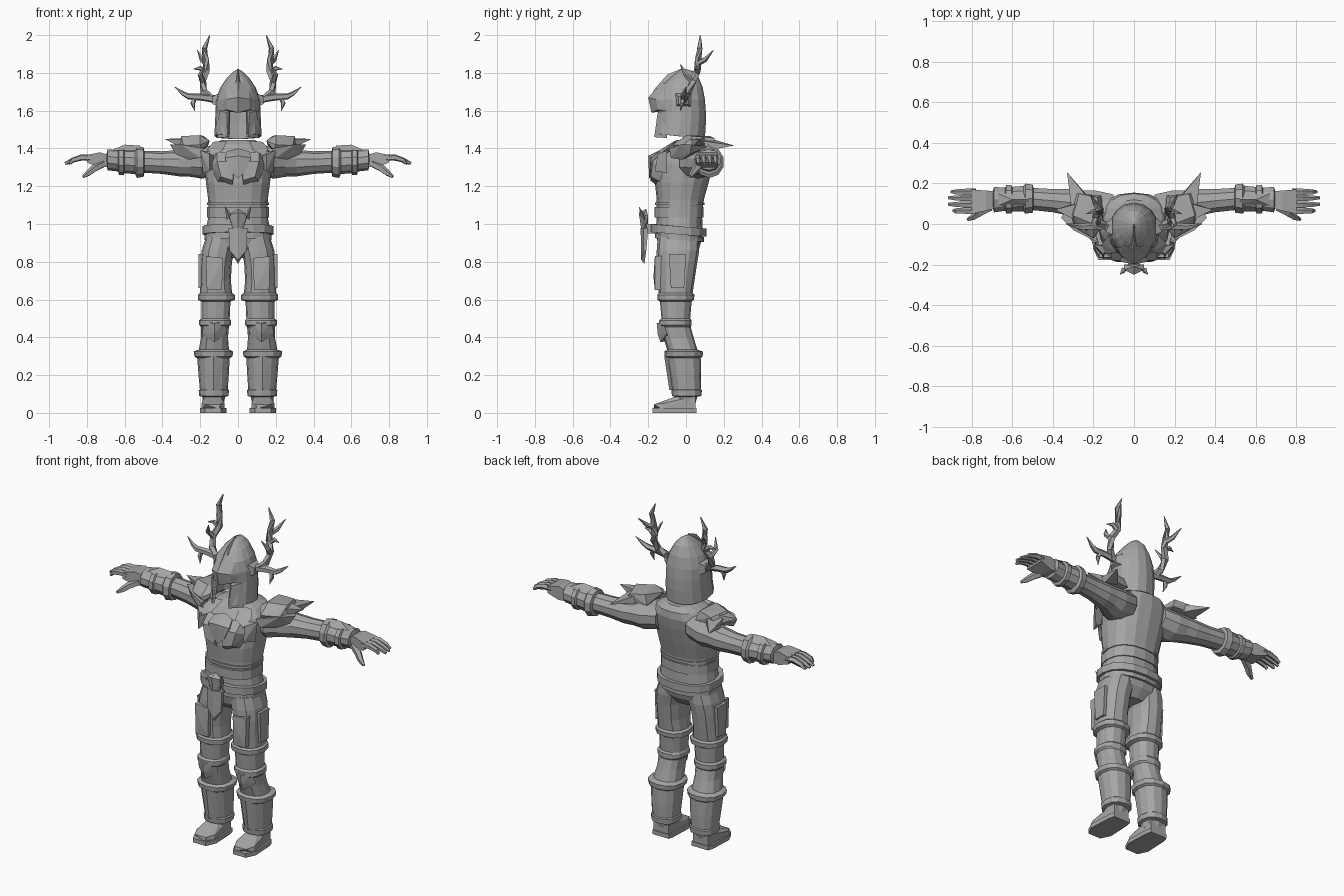
import bpy, bmesh, math
from mathutils import Vector

steel = bpy.data.materials.new("grey_steel")
steel.diffuse_color = (0.38, 0.38, 0.38, 1)


def finish(name, bm, mirror=False):
    bmesh.ops.recalc_face_normals(bm, faces=bm.faces)
    me = bpy.data.meshes.new(name)
    bm.to_mesh(me)
    bm.free()
    me.materials.append(steel)
    ob = bpy.data.objects.new(name, me)
    bpy.context.collection.objects.link(ob)
    if mirror:
        ob.modifiers.new("mirror", 'MIRROR')
    return ob


def loft(name, rings, mirror=False, caps=True, drop=None):
    """Skin a list of closed rings; drop(face centre) removes faces."""
    bm = bmesh.new()
    vs = [[bm.verts.new(p) for p in r] for r in rings]
    n = len(rings[0])
    for a, b in zip(vs, vs[1:]):
        for i in range(n):
            j = (i + 1) % n
            bm.faces.new((a[i], a[j], b[j], b[i]))
    if caps:
        bm.faces.new(vs[0])
        bm.faces.new(vs[-1])
    if drop:
        bad = [f for f in bm.faces if drop(f.calc_center_median())]
        bmesh.ops.delete(bm, geom=bad, context='FACES')
    return finish(name, bm, mirror)


def hull(name, pts, mirror=False, both=False):
    """Faceted plate from corner points; both adds the x-mirrored points."""
    if both:
        pts = pts + [(-x, y, z) for x, y, z in pts if x]
    bm = bmesh.new()
    for p in pts:
        bm.verts.new(p)
    r = bmesh.ops.convex_hull(bm, input=bm.verts[:])
    junk = [v for v in bm.verts if not v.link_faces]
    bmesh.ops.delete(bm, geom=junk, context='VERTS')
    bmesh.ops.dissolve_limit(bm, angle_limit=0.03, verts=bm.verts[:], edges=bm.edges[:])
    return finish(name, bm, mirror)


def zring(z, cx, rx, yf, yb, n=16, p=0.85, tilt=0):
    """Horizontal ring from front yf to back yb, tilt lowers the back."""
    out = []
    cy, ry = (yf + yb) / 2, (yb - yf) / 2
    for i in range(n):
        a = 2 * math.pi * i / n
        s, c = math.sin(a), math.cos(a)
        x = rx * math.copysign(abs(s) ** p, s)
        y = -ry * math.copysign(abs(c) ** p, c)
        out.append((cx + x, cy + y, z + tilt * y / ry))
    return out


def xring(x, cy, cz, ry, rz, n=10):
    return [(x, cy + ry * math.cos(2 * math.pi * (i + .5) / n),
             cz + rz * math.sin(2 * math.pi * (i + .5) / n)) for i in range(n)]


def tube(name, path, n=5):
    """Tapered tube through (x, y, z, radius) points, mirrored."""
    rings = []
    pts = [Vector(p[:3]) for p in path]
    for i, p in enumerate(pts):
        d = pts[min(i + 1, len(pts) - 1)] - pts[max(i - 1, 0)]
        q = d.to_track_quat('Z', 'Y')
        r = path[i][3]
        rings.append([p + q @ Vector((r * math.cos(2 * math.pi * k / n),
                                      r * math.sin(2 * math.pi * k / n), 0)) for k in range(n)])
    return loft(name, rings, True)


# torso
loft("torso", [zring(*r) for r in [
    (.82, 0, .07, -.09, .03), (.87, 0, .165, -.14, .07), (.94, 0, .175, -.16, .09),
    (1.05, 0, .155, -.155, .085), (1.13, 0, .158, -.155, .095), (1.22, 0, .170, -.165, .12),
    (1.32, 0, .178, -.155, .145), (1.38, 0, .175, -.125, .155), (1.42, 0, .14, -.09, .15),
    (1.445, 0, .085, -.05, .12)]])

# belt and waist bands
def band(name, z0, z1, rx, yf, yb, tilt=0):
    loft(name, [zring(z, 0, rx + d, yf - d, yb + d, tilt=tilt) for z, d in
                [(z0, -.02), (z0, 0), (z1, 0), (z1, -.02)]])
band("belt", .945, .988, .187, -.188, .108, -.012)
band("waist_band", 1.035, 1.09, .163, -.168, .093)
band("rib_band", 1.10, 1.115, .163, -.165, .098)
band("hip_band", .915, .94, .178, -.165, .095, -.01)

# buckle ornament with hanging tab
hull("hanging_tab", [(.05, -.20, .98), (.05, -.225, .98), (.045, -.21, .86), (.045, -.225, .86),
                     (0, -.24, .98), (0, -.22, .79), (0, -.238, .81)], both=True)
hull("buckle_head", [(.05, -.20, 1.04), (.05, -.225, 1.05), (.03, -.22, .98), (0, -.25, 1.06),
                     (0, -.235, .96), (0, -.2, .97), (0, -.21, 1.08)], both=True)
hull("buckle_horn", [(.035, -.22, 1.05), (.06, -.215, 1.02), (.045, -.24, 1.04),
                     (.07, -.25, 1.095)], True)
hull("tab_mount", [(.03, -.15, 1.0), (.03, -.15, .95), (.03, -.21, 1.0), (.03, -.21, .95)], both=True)

# chest armour
hull("chest_plate", [(.025, -.14, 1.37), (.11, -.12, 1.385), (.145, -.12, 1.31), (.11, -.13, 1.22),
                     (.03, -.15, 1.20), (.03, -.182, 1.33), (.11, -.178, 1.33),
                     (.09, -.186, 1.25), (.025, -.188, 1.23)], True)
hull("chest_shield", [(.07, -.185, 1.35), (0, -.12, 1.40), (0, -.2, 1.36), (.04, -.19, 1.28),
                      (0, -.195, 1.24), (.06, -.14, 1.385), (.05, -.13, 1.3)], both=True)
hull("collar_plate", [(.06, -.06, 1.44), (.13, -.06, 1.435), (.16, -.10, 1.40), (.14, -.15, 1.36),
                      (.08, -.14, 1.39), (.10, -.03, 1.40)], True)
hull("chest_side_plate", [(.15, -.15, 1.37), (.20, -.10, 1.39), (.185, -.10, 1.27), (.15, -.165, 1.28),
                          (.13, -.11, 1.30), (.13, -.11, 1.38)], True)

# shoulder armour
hull("shoulder_pad", [(.15, .0, 1.44), (.20, .0, 1.47), (.30, .04, 1.465), (.18, .13, 1.465),
                      (.27, .15, 1.455), (.32, .06, 1.41), (.29, -.02, 1.415), (.20, -.07, 1.42),
                      (.19, -.06, 1.39), (.30, .15, 1.41), (.16, .14, 1.41)], True)
hull("shoulder_spike_out", [(.27, .01, 1.45), (.28, .10, 1.455), (.29, .03, 1.40),
                            (.30, .10, 1.41), (.39, .07, 1.45)], True)
hull("shoulder_spike_back", [(.22, .12, 1.455), (.31, .09, 1.44), (.23, .14, 1.40),
                             (.31, .12, 1.39), (.33, .255, 1.415)], True)
hull("shoulder_lower_plate", [(.18, -.09, 1.40), (.30, -.03, 1.42), (.36, .03, 1.42), (.33, .02, 1.37),
                              (.26, -.02, 1.34), (.2, -.08, 1.35), (.3, .12, 1.41), (.2, .1, 1.41)], True)

# arms
loft("arm", [xring(*r) for r in [
    (.10, .06, 1.34, .09, .08), (.19, .065, 1.325, .105, .085), (.25, .085, 1.325, .085, .075),
    (.31, .105, 1.322, .07, .07), (.40, .115, 1.325, .06, .06), (.52, .125, 1.33, .057, .057),
    (.68, .12, 1.335, .045, .04)]], True)
loft("gauntlet", [xring(*r) for r in [
    (.495, .125, 1.328, .055, .055), (.50, .125, 1.328, .073, .078), (.535, .125, 1.328, .078, .084),
    (.545, .125, 1.33, .066, .066), (.60, .122, 1.332, .064, .063), (.605, .122, 1.332, .073, .072),
    (.63, .122, 1.332, .073, .072), (.635, .122, 1.334, .06, .056), (.69, .12, 1.34, .066, .056),
    (.695, .12, 1.34, .05, .035)]], True)
hull("gauntlet_crest", [(.52, .09, 1.39), (.52, .15, 1.39), (.52, .12, 1.415), (.60, .12, 1.42),
                        (.67, .09, 1.39), (.67, .15, 1.39)], True)

# hands
hull("palm", [(.67, .08, 1.36), (.67, .16, 1.36), (.67, .08, 1.305), (.67, .16, 1.305),
              (.73, .065, 1.38), (.73, .165, 1.38), (.80, .05, 1.365), (.80, .17, 1.365),
              (.80, .05, 1.325), (.80, .17, 1.325), (.73, .065, 1.30), (.73, .165, 1.30)], True)
for k, (y, tip) in enumerate([(.064, .89), (.095, .915), (.127, .915), (.157, .90)]):
    tube("finger_%d" % k, [(.78, y, 1.35, .017), (.83, y, 1.352, .017),
                           (.875, y, 1.338, .014), (tip, y + .002, 1.32, .008)])
tube("thumb", [(.71, .08, 1.32, .02), (.76, .055, 1.295, .021), (.79, .035, 1.27, .017),
               (.82, .022, 1.25, .008)])

# helmet shell with open face
HELM = [(1.465, .125, -.175, .10, -.015), (1.53, .122, -.165, .105, 0), (1.595, .119, -.15, .105, 0),
        (1.66, .116, -.15, .10, 0), (1.72, .095, -.14, .088, .005), (1.77, .062, -.10, .065, .01),
        (1.80, .032, -.065, .035, .01), (1.818, .004, -.03, 0, .003)]
helm = loft("helmet", [zring(z, 0, rx, yf, yb, 16, .95, -t if z > 1.7 else -t * 1.0)
                       for z, rx, yf, yb, t in [(h[0], h[1], h[2], h[3], -h[4]) for h in HELM]],
            caps=False, drop=lambda c: abs(c.x) < .045 and c.y < -.08 and c.z < 1.59)
sol = helm.modifiers.new("thickness", 'SOLIDIFY')
sol.thickness = .012
# brow visor and cheek guards
hull("visor", [(0, -.20, 1.67), (0, -.183, 1.59), (.06, -.15, 1.605), (.112, -.06, 1.60),
               (.12, -.04, 1.655), (.06, -.16, 1.66), (0, -.125, 1.755), (.06, -.1, 1.73)], both=True)
hull("helmet_ridge", [(.014, -.13, 1.73), (0, -.175, 1.705), (0, -.10, 1.79), (0, -.02, 1.825),
                      (.014, -.03, 1.78), (0, .0, 1.78)], both=True)
hull("cheek_guard", [(.046, -.155, 1.46), (.05, -.14, 1.60), (.1, -.105, 1.60), (.11, -.10, 1.455),
                     (.055, -.168, 1.46), (.06, -.15, 1.59)], True)
hull("antler_mount", [(.105, y, z) for y in (-.055, .03) for z in (1.62, 1.69)] +
     [(.135, y, z) for y in (-.04, .01) for z in (1.635, 1.675)], True)

# antlers
tube("antler_main", [(.10, -.01, 1.655, .024), (.145, -.01, 1.665, .022), (.18, .01, 1.70, .021),
                     (.188, .04, 1.76, .02), (.165, .06, 1.81, .019), (.17, .065, 1.87, .018),
                     (.178, .072, 1.93, .015), (.15, .076, 1.998, .003)])
tube("antler_side", [(.15, -.01, 1.665, .02), (.20, -.012, 1.672, .019),
                     (.26, -.015, 1.675, .017), (.29, -.01, 1.69, .012), (.335, 0, 1.725, .002)])
tube("antler_low_tine", [(.225, -.012, 1.675, .015), (.24, -.02, 1.64, .013), (.23, -.03, 1.60, .002)])
tube("antler_back_tine", [(.168, .06, 1.85, .016), (.19, .10, 1.87, .014), (.215, .145, 1.92, .002)])
tube("antler_front_tine", [(.185, .035, 1.75, .016), (.20, .0, 1.79, .014), (.175, -.03, 1.845, .002)])
tube("antler_out_tine", [(.17, .06, 1.80, .015), (.20, .06, 1.825, .013), (.235, .05, 1.82, .002)])

# legs with stepped armour rims
loft("leg", [zring(*r, n=12) for r in [
    (.93, .09, .08, -.15, .07), (.86, .105, .087, -.155, .07), (.80, .115, .083, -.155, .06),
    (.70, .118, .08, -.15, .045), (.635, .116, .085, -.145, .035), (.625, .115, .098, -.152, .045),
    (.598, .115, .098, -.15, .042), (.59, .116, .076, -.138, .03), (.50, .118, .074, -.13, .022),
    (.49, .122, .084, -.142, .03), (.465, .122, .084, -.142, .03), (.455, .122, .074, -.13, .025),
    (.40, .124, .071, -.12, .04), (.335, .128, .08, -.10, .06), (.325, .13, .105, -.115, .09),
    (.298, .13, .10, -.112, .088), (.29, .13, .086, -.10, .078), (.20, .129, .08, -.085, .08),
    (.125, .128, .074, -.072, .078), (.12, .128, .08, -.078, .084), (.09, .128, .078, -.074, .082),
    (.085, .128, .06, -.06, .06), (.05, .13, .055, -.05, .05)]], True)
hull("thigh_plate", [(x, y, z) for x, z in ((.08, .82), (.17, .83), (.165, .65), (.085, .65))
                     for y in (-.165, -.12)] + [(.125, -.172, .72)], True)
hull("thigh_side_plate", [(x, y, z) for x in (.17, .208) for y, z in
                          ((-.09, .84), (-.0, .84), (-.01, .66), (-.08, .66))], True)
hull("knee_plate", [(.065, -.12, .48), (.18, -.12, .48), (.125, -.155, .475), (.06, -.10, .42),
                    (.19, -.10, .42), (.125, -.135, .375), (.125, -.15, .42), (.125, -.09, .38)], True)
hull("shin_plate", [(.085, -.095, .30), (.175, -.095, .30), (.13, -.115, .30), (.13, -.088, .12),
                    (.095, -.07, .12), (.165, -.07, .12)], True)

# feet
hull("sole", [(x, y, z) for z in (0, .025) for x, y in
              ((.075, .055), (.185, .055), (.195, .02), (.068, .02), (.062, -.12), (.202, -.12),
               (.09, -.178), (.175, -.178))], True)
hull("boot", [(.08, .05, .02), (.18, .05, .02), (.08, .05, .09), (.18, .05, .09), (.09, -.06, .085),
              (.17, -.06, .085), (.072, -.12, .05), (.192, -.12, .05), (.095, -.168, .045),
              (.17, -.168, .045), (.07, -.13, .02), (.195, -.13, .02), (.1, -.172, .02)], True)
